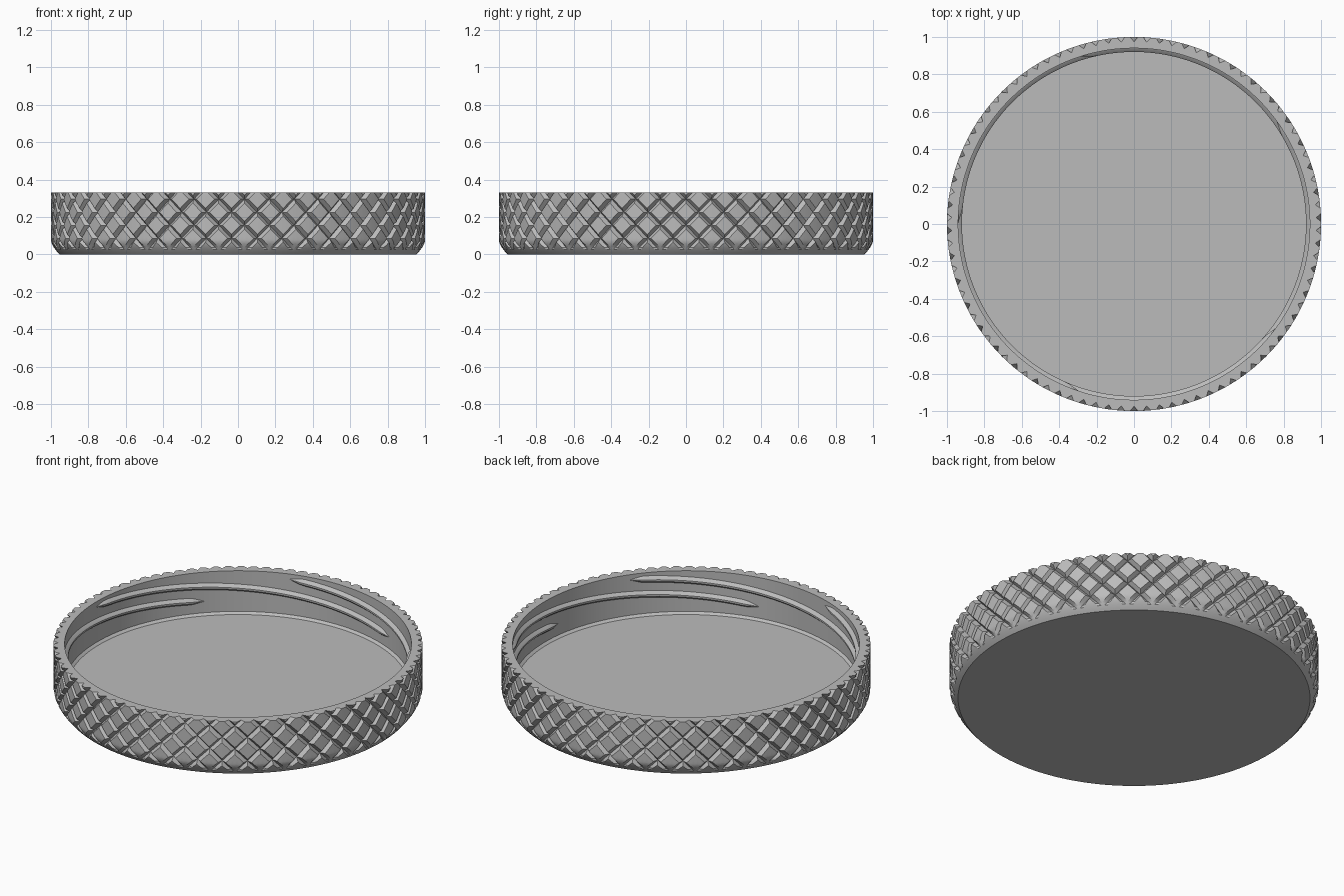
import bpy, bmesh
from math import sin, cos, pi, hypot, radians

if "Cube" in bpy.data.objects:
    bpy.data.objects.remove(bpy.data.objects["Cube"])

HEIGHT, WALL, FLOOR = 0.33, 0.94, 0.075
GROOVES = 45                 # knurl grooves in each direction
DIAMOND = 2 * pi / GROOVES   # diamond width and height
HALF, DEPTH = 0.15, 0.025    # groove half width (in cells) and depth
ROUND = 0.075                # height of the rounded bottom edge

grey = bpy.data.materials.new("satin_grey")
grey.use_nodes = True
grey.diffuse_color = (0.5, 0.5, 0.5, 1)
grey.node_tree.nodes["Principled BSDF"].inputs["Base Color"].default_value = (0.5, 0.5, 0.5, 1)


def finish(bm, name):
    bmesh.ops.recalc_face_normals(bm, faces=bm.faces)
    mesh = bpy.data.meshes.new(name)
    bm.to_mesh(mesh)
    bm.free()
    mesh.materials.append(grey)
    obj = bpy.data.objects.new(name, mesh)
    bpy.context.collection.objects.link(obj)
    bpy.ops.object.select_all(action='DESELECT')
    obj.select_set(True)
    bpy.context.view_layer.objects.active = obj
    bpy.ops.object.shade_smooth_by_angle(angle=radians(25))
    return obj


def polar(r, angle, z):
    return (r * cos(angle), r * sin(angle), z)


def set_radius(v, r):
    f = r / hypot(v.co.x, v.co.y)
    v.co.x *= f
    v.co.y *= f


def groove(a):
    return DEPTH * max(0, 1 - abs(a - round(a)) / HALF)


def knurl_point(a, b):
    # a and b count grooves of the two slanted families
    z = HEIGHT + ((a - b) / 2 - 0.25) * DIAMOND
    return polar(1 - max(groove(a), groove(b)), (a + b) * pi / GROOVES, z)


# Knurled cap: diamond cells wrapped round a cylinder
bm = bmesh.new()
inner = 1 - 2 * HALF
steps = [0] + [HALF + inner * k / 4 for k in range(5)] + [1]
last = len(steps) - 2
for i in range(GROOVES):
    for k in range(-6, 3):
        j = i - k
        grid = [[bm.verts.new(knurl_point(i + s, j + t)) for t in steps] for s in steps]
        for m in range(last + 1):
            for n in range(last + 1):
                q = [grid[m][n], grid[m + 1][n], grid[m + 1][n + 1], grid[m][n + 1]]
                if m in (0, last) and n in (0, last):
                    # corners crease along the line through the crossing
                    if m != n:
                        q = q[1:] + q[:1]
                    bm.faces.new(q[:3])
                    bm.faces.new((q[0], q[2], q[3]))
                else:
                    bm.faces.new(q)
bmesh.ops.remove_doubles(bm, verts=bm.verts, dist=0.0001)


def slice_at(z, **kw):
    bmesh.ops.bisect_plane(bm, geom=bm.verts[:] + bm.edges[:] + bm.faces[:], dist=1e-5,
                           plane_co=(0, 0, z), plane_no=(0, 0, 1), **kw)


# Trim to height and round the lower edge
slice_at(HEIGHT, clear_outer=True)
slice_at(0, clear_inner=True)
for k in range(1, 7):
    slice_at(ROUND * k / 6)
for v in bm.verts:
    if v.co.z < ROUND:
        edge = 1 - 0.046 * (1 - max(v.co.z, 0) / ROUND) ** 1.6
        set_radius(v, min(hypot(v.co.x, v.co.y), edge))

# Rim, inner wall and floor drawn in from the top edge
ring = [e for e in bm.edges if e.is_boundary and e.verts[0].co.z > HEIGHT / 2]
for r, z in ((WALL, HEIGHT), (WALL, FLOOR + 0.012), (WALL - 0.015, FLOOR)):
    new = bmesh.ops.extrude_edge_only(bm, edges=ring)["geom"]
    ring = [g for g in new if isinstance(g, bmesh.types.BMEdge) and g.is_boundary]
    for v in {v for e in ring for v in e.verts}:
        set_radius(v, r)
        v.co.z = z
bmesh.ops.holes_fill(bm, edges=[e for e in bm.edges if e.is_boundary], sides=0)
finish(bm, "knurled_cap")

# Five thread ridges winding down the inner wall
STARTS, SWEEP, SEGMENTS = 5, radians(116), 58
section = ((0.0, -0.022), (0.6, -0.014), (1.0, -0.005),
           (1.0, 0.005), (0.6, 0.014), (0.0, 0.022))
for s in range(STARTS):
    bm = bmesh.new()
    rows = []
    for k in range(SEGMENTS + 1):
        f = k / SEGMENTS
        angle = pi + s * 2 * pi / STARTS - f * SWEEP
        taper = min(1, 0.08 + min(k, SEGMENTS - k) / 2.5)
        rows.append([bm.verts.new(polar(WALL + 0.003 - 0.023 * d * taper, angle,
                                        0.298 - 0.143 * f + h * taper))
                     for d, h in section])
    count = len(section)
    for a, b in zip(rows, rows[1:]):
        for n in range(count):
            m = (n + 1) % count
            bm.faces.new((a[n], a[m], b[m], b[n]))
    bm.faces.new(rows[0])
    bm.faces.new(rows[-1])
    finish(bm, f"thread_ridge_{s + 1}")
